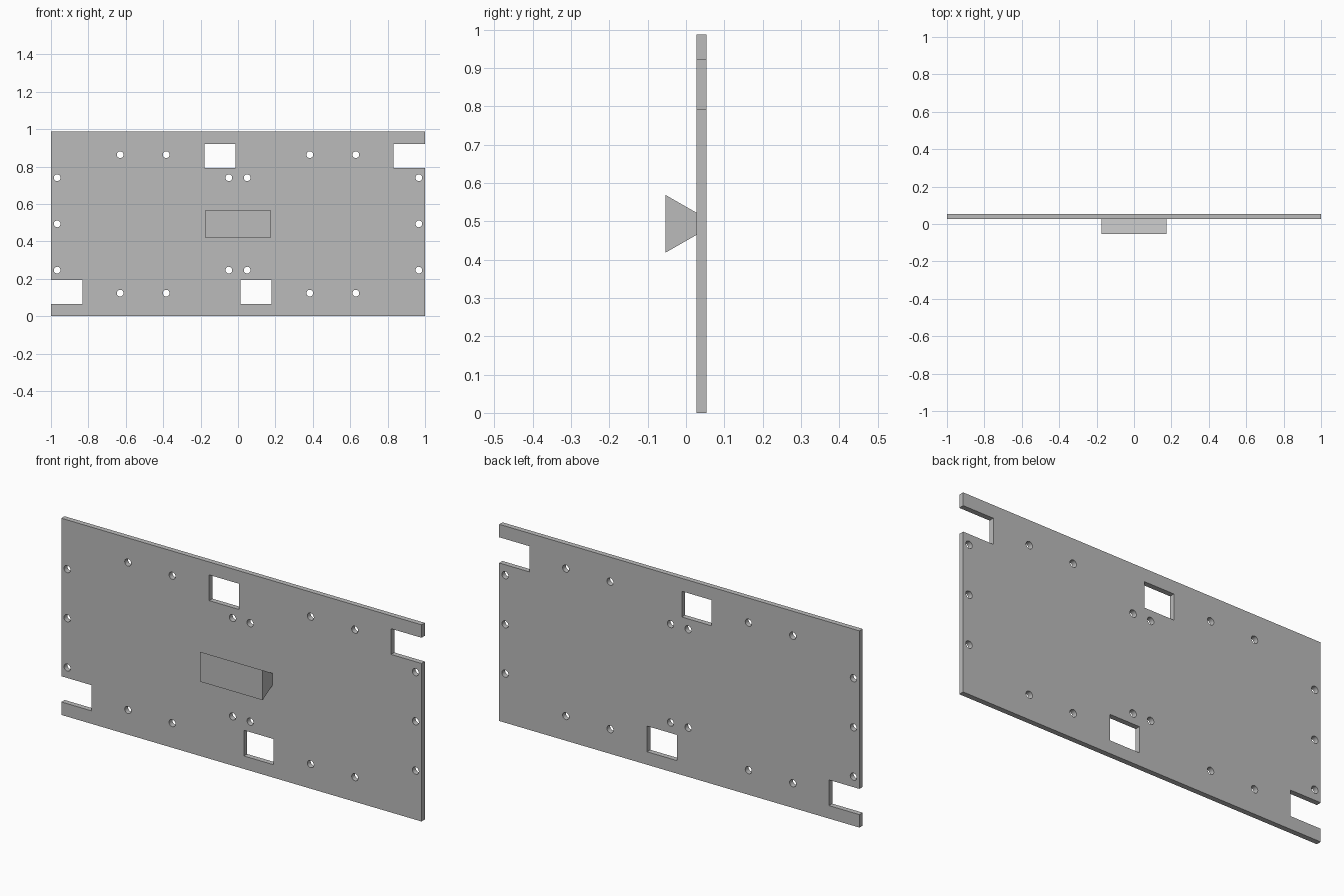
import bpy
import bmesh
from mathutils import Matrix, Vector

cube = bpy.data.objects.get("Cube")
if cube:
    bpy.data.objects.remove(cube, do_unlink=True)

HEIGHT = 0.987
MID = HEIGHT / 2
BACK, FRONT = 0.053, 0.027   # panel faces along y
CENTRE = (BACK + FRONT) / 2

grey = bpy.data.materials.new("plain grey")
grey.use_nodes = True
colour = (0.5, 0.5, 0.5, 1)
grey.diffuse_color = colour
grey.node_tree.nodes["Principled BSDF"].inputs["Base Color"].default_value = colour


def add_box(bm, x0, x1, y0, y1, z0, z1):
    size = Vector((x1 - x0, y1 - y0, z1 - z0))
    mid = Vector((x0 + x1, y0 + y1, z0 + z1)) / 2
    matrix = Matrix.Translation(mid) @ Matrix.Diagonal(size).to_4x4()
    return bmesh.ops.create_cube(bm, size=1, matrix=matrix)["verts"]


def add_hole(bm, x, z):
    matrix = Matrix.Translation((x, CENTRE, z)) @ Matrix.Rotation(1.5707963, 4, "X")
    bmesh.ops.create_cone(bm, cap_ends=True, segments=32, radius1=0.018,
                          radius2=0.018, depth=0.1, matrix=matrix)


def make_object(name, bm):
    mesh = bpy.data.meshes.new(name)
    bm.to_mesh(mesh)
    bm.free()
    mesh.materials.append(grey)
    obj = bpy.data.objects.new(name, mesh)
    bpy.context.collection.objects.link(obj)
    return obj


# Flat panel
bm = bmesh.new()
add_box(bm, -1, 1, FRONT, BACK, 0, HEIGHT)
panel = make_object("panel", bm)

# Cutter: windows and edge notches, repeated by a half turn
bm = bmesh.new()
for x0, x1 in ((-0.179, -0.014), (0.831, 1.1)):
    add_box(bm, x0, x1, -0.1, 0.2, 0.793, 0.922)
    add_box(bm, -x1, -x0, -0.1, 0.2, HEIGHT - 0.922, HEIGHT - 0.793)

# Cutter: round screw holes, mirrored both ways
for side in (-1, 1):
    for x, offsets in ((0.967, (-0.247, 0, 0.247)), (0.63, (-0.37, 0.37)),
                       (0.384, (-0.37, 0.37)), (0.049, (-0.247, 0.247))):
        for dz in offsets:
            add_hole(bm, side * x, MID + dz)
cutter = make_object("panel_cutter", bm)
cutter.hide_render = True
cutter.hide_viewport = False

cut = panel.modifiers.new("openings", "BOOLEAN")
cut.operation = "DIFFERENCE"
cut.solver = "EXACT"
cut.object = cutter
bpy.ops.object.select_all(action="DESELECT")
panel.select_set(True)
bpy.context.view_layer.objects.active = panel
bpy.ops.object.modifier_apply(modifier=cut.name)
bpy.data.objects.remove(cutter, do_unlink=True)
bpy.ops.object.shade_smooth_by_angle(angle=0.6)

# Dovetail block, narrowing towards the panel
bm = bmesh.new()
for v in add_box(bm, -0.174, 0.174, -0.053, FRONT, MID - 0.075, MID + 0.075):
    if v.co.y > 0:
        v.co.z = MID + (v.co.z - MID) * 0.39
make_object("dovetail_block", bm)
